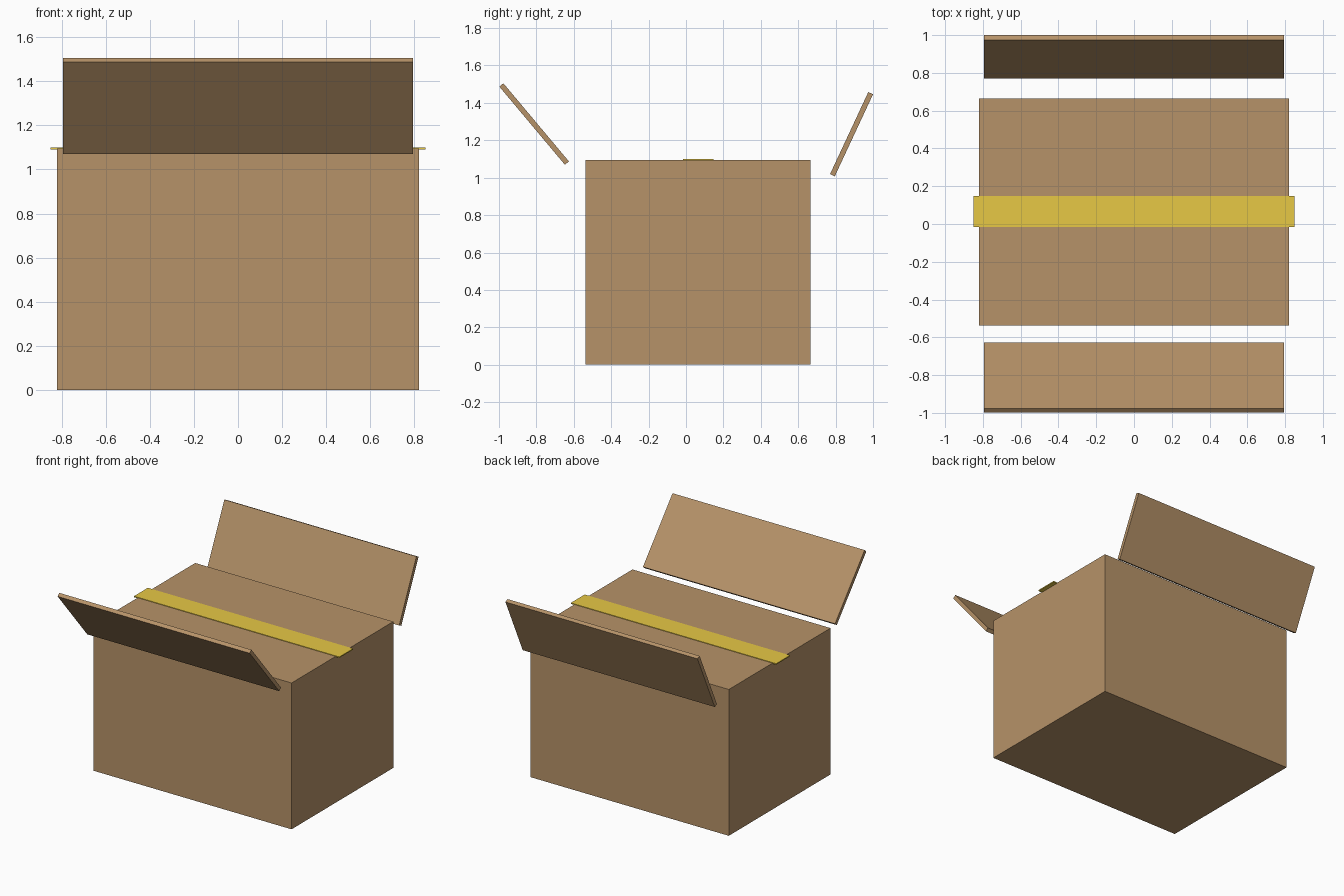
import bpy, bmesh
from math import radians
from mathutils import Matrix

if "Cube" in bpy.data.objects:
    bpy.data.objects.remove(bpy.data.objects["Cube"])


def material(name, rgb):
    m = bpy.data.materials.new(name)
    m.diffuse_color = (*rgb, 1)
    m.use_nodes = True
    m.node_tree.nodes["Principled BSDF"].inputs["Base Color"].default_value = m.diffuse_color
    return m


def slab(name, size, centre, mat, tilt=0):
    """Box of a given size, tilted about x (degrees)."""
    bm = bmesh.new()
    bmesh.ops.create_cube(bm, size=1, matrix=Matrix.Diagonal((*size, 1)))
    mesh = bpy.data.meshes.new(name)
    bm.to_mesh(mesh)
    bm.free()
    mesh.materials.append(mat)
    ob = bpy.data.objects.new(name, mesh)
    ob.location = centre
    ob.rotation_euler.x = radians(tilt)
    bpy.context.collection.objects.link(ob)
    return ob


cardboard = material("cardboard", (0.47, 0.29, 0.14))
yellow = material("yellow_tape", (0.80, 0.58, 0.06))

# Closed carton body
slab("carton_body", (1.64, 1.203, 1.095), (0, 0.0635, 0.5475), cardboard)

# Tape strip across the top, overhanging both ends
slab("tape_strip", (1.70, 0.164, 0.008), (0, 0.066, 1.095), yellow)

# Raised flaps, front and back
slab("front_flap", (1.59, 0.545, 0.028), (0, -0.812, 1.287), cardboard, -50)
slab("back_flap", (1.59, 0.484, 0.028), (0, 0.885, 1.2325), cardboard, 65)
